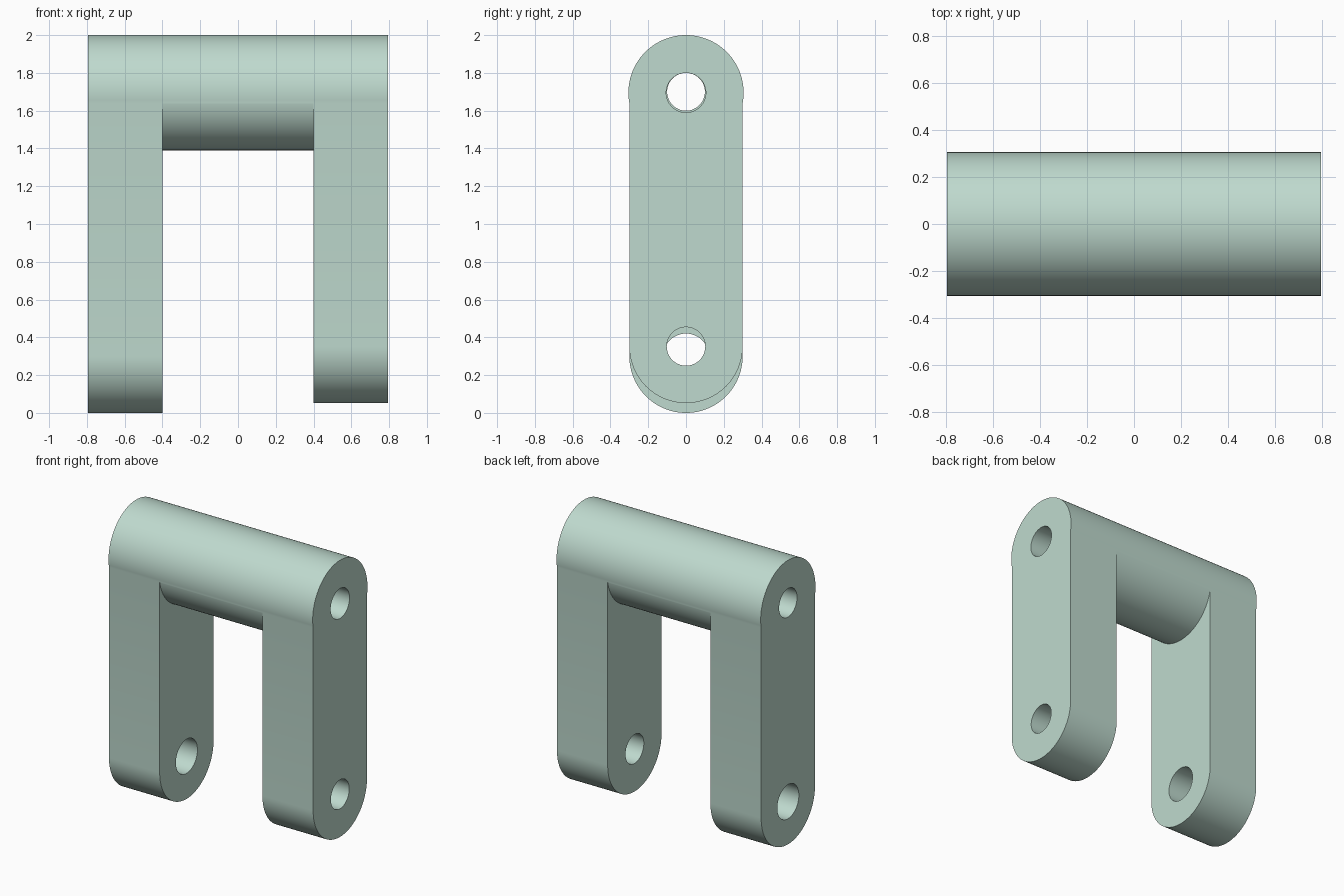
import bpy
import bmesh
from math import sin, cos, pi, radians

cube = bpy.data.objects.get("Cube")
if cube:
    bpy.data.objects.remove(cube, do_unlink=True)

# Pale sage paint
COLOUR = (0.52, 0.70, 0.62, 1.0)
paint = bpy.data.materials.new("pale_sage")
paint.use_nodes = True
paint.diffuse_color = COLOUR
paint.node_tree.nodes["Principled BSDF"].inputs["Base Color"].default_value = COLOUR

AXLE_Z = 1.695
TUBE_R = 0.305
LEG_R = 0.30


def arc(z, r, start, end, steps):
    """Points (y, z) along an arc."""
    angles = [start + (end - start) * i / steps for i in range(steps + 1)]
    return [(r * cos(a), z + r * sin(a)) for a in angles]


def circle(z, r, steps=96):
    return arc(z, r, 0, 2 * pi, steps)[:-1]


def extrude_x(name, profile, x0, x1):
    """Solid made by sweeping a y-z profile along x."""
    bm = bmesh.new()
    face = bm.faces.new([bm.verts.new((x0, y, z)) for y, z in profile])
    swept = bmesh.ops.extrude_face_region(bm, geom=[face])["geom"]
    verts = [v for v in swept if isinstance(v, bmesh.types.BMVert)]
    bmesh.ops.translate(bm, verts=verts, vec=(x1 - x0, 0, 0))
    bmesh.ops.recalc_face_normals(bm, faces=bm.faces)
    mesh = bpy.data.meshes.new(name)
    bm.to_mesh(mesh)
    bm.free()
    mesh.materials.append(paint)
    obj = bpy.data.objects.new(name, mesh)
    bpy.context.collection.objects.link(obj)
    return obj


def combine(target, tool, operation):
    """Apply a boolean and discard the tool."""
    tool.hide_render = True
    bpy.context.view_layer.objects.active = target
    mod = target.modifiers.new(operation.lower(), "BOOLEAN")
    mod.operation = operation
    mod.solver = "EXACT"
    mod.object = tool
    bpy.ops.object.modifier_apply(modifier=mod.name)
    bpy.data.objects.remove(tool, do_unlink=True)


# Cross tube
bracket = extrude_x("yoke_bracket", circle(AXLE_Z, TUBE_R), -0.795, 0.795)

# Round-ended legs: inner and outer x, lower centre height, pin hole radius
legs = {"right_leg": (-0.795, -0.4, 0.30, 0.12),
        "left_leg": (0.4, 0.795, 0.352, 0.102)}
for name, (x0, x1, z, hole) in legs.items():
    profile = arc(z, LEG_R, pi, 2 * pi, 48)
    profile += [(LEG_R, AXLE_Z), (-LEG_R, AXLE_Z)]
    combine(bracket, extrude_x(name, profile, x0, x1), "UNION")
    pin = extrude_x(name + "_pin_cutter", circle(z, hole, 64), x0 - 0.1, x1 + 0.1)
    combine(bracket, pin, "DIFFERENCE")

# Axle bore, slightly stepped halfway along the tube
combine(bracket, extrude_x("bore_cutter", circle(1.70, 0.1, 64), -0.9, 0.1), "DIFFERENCE")
combine(bracket, extrude_x("wide_bore_cutter", circle(AXLE_Z, 0.105, 64), 0, 0.9), "DIFFERENCE")

bpy.ops.object.select_all(action="DESELECT")
bracket.select_set(True)
bpy.context.view_layer.objects.active = bracket
bpy.ops.object.shade_smooth_by_angle(angle=radians(30))
